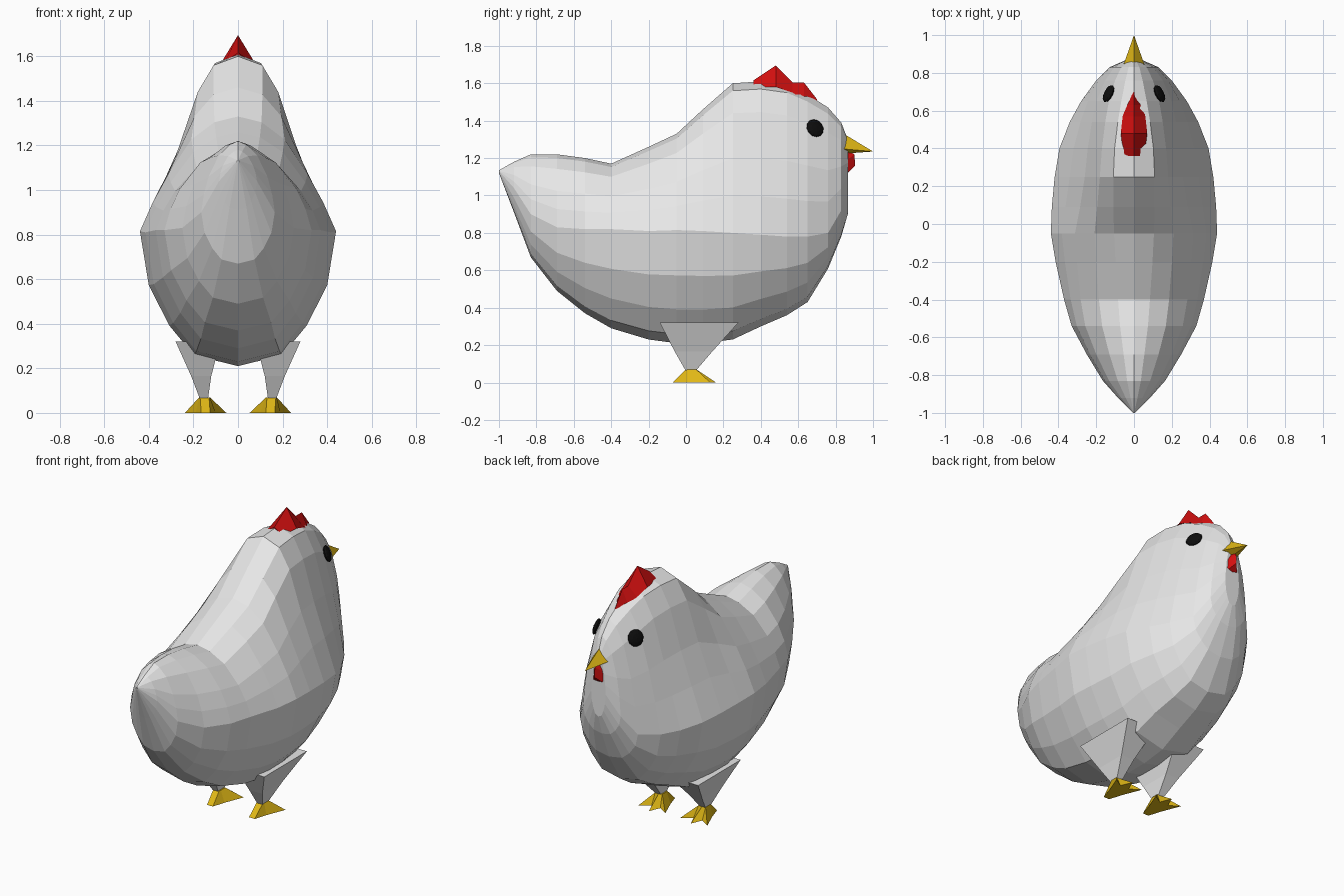
import bpy
import bmesh
from mathutils import Vector

default_cube = bpy.data.objects.get("Cube")
if default_cube:
    bpy.data.objects.remove(default_cube, do_unlink=True)


def make_material(name, red, green, blue):
    material = bpy.data.materials.new(name)
    material.use_nodes = True
    colour = (red, green, blue, 1)
    material.diffuse_color = colour
    shader = material.node_tree.nodes["Principled BSDF"]
    shader.inputs["Base Color"].default_value = colour
    shader.inputs["Roughness"].default_value = 0.8
    return material


white = make_material("feather white", 0.8, 0.8, 0.8)
scarlet = make_material("comb red", 0.65, 0.005, 0.005)
yellow = make_material("beak yellow", 0.75, 0.48, 0.008)
black = make_material("eye black", 0.004, 0.004, 0.004)


def finish(name, bm, material):
    """Turn a bmesh into a flat-shaded object."""
    bmesh.ops.recalc_face_normals(bm, faces=bm.faces)
    mesh = bpy.data.meshes.new(name)
    bm.to_mesh(mesh)
    bm.free()
    mesh.materials.append(material)
    part = bpy.data.objects.new(name, mesh)
    bpy.context.collection.objects.link(part)
    return part


def loft(name, rings, material):
    """Skin a list of equal-length closed rings and cap both ends."""
    bm = bmesh.new()
    loops = [[bm.verts.new(point) for point in ring] for ring in rings]
    count = len(loops[0])
    for near, far in zip(loops, loops[1:]):
        for i in range(count):
            j = (i + 1) % count
            bm.faces.new((near[i], near[j], far[j], far[i]))
    bm.faces.new(loops[0])
    bm.faces.new(loops[-1])
    return finish(name, bm, material)


def hull(name, points, material):
    """Convex solid around a few corner points."""
    bm = bmesh.new()
    verts = [bm.verts.new(point) for point in points]
    result = bmesh.ops.convex_hull(bm, input=verts)
    loose = [v for v in result["geom_interior"] if isinstance(v, bmesh.types.BMVert)]
    bmesh.ops.delete(bm, geom=loose, context="VERTS")
    return finish(name, bm, material)


def rectangle(x_low, x_high, y_low, y_high, z):
    return [(x_low, y_low, z), (x_high, y_low, z), (x_high, y_high, z), (x_low, y_high, z)]


# Cross-section rules: height fraction, width when pinched, width when round
UPPER = [(1, 0, 0), (0.95, 0.26, 0.22), (0.8, 0.43, 0.52),
         (0.5, 0.62, 0.8), (0.25, 0.81, 0.93), (0, 1, 1)]
LOWER = [(0.4, 0.91), (0.7, 0.7), (0.92, 0.45), (1, 0)]


def body_ring(y, top, middle, bottom, width, roundness):
    half = []
    for height, pinched, rounded in UPPER:
        x = width * (pinched + (rounded - pinched) * roundness)
        half.append((x, y, middle + (top - middle) * height))
    for depth, spread in LOWER:
        half.append((width * spread, y, middle + (bottom - middle) * depth))
    return half + [(-x, y, z) for x, y, z in half[-2:0:-1]]


# Body from tail to chest: y, top, widest height, bottom, half width, roundness
STATIONS = [
    (-1, 1.135, 1.13, 1.12, 0.005, 1),
    (-0.92, 1.18, 1.04, 0.91, 0.085, 1),
    (-0.83, 1.22, 0.9, 0.67, 0.165, 1),
    (-0.69, 1.22, 0.83, 0.49, 0.25, 1),
    (-0.54, 1.2, 0.82, 0.37, 0.33, 0.9),
    (-0.4, 1.17, 0.82, 0.29, 0.37, 0.8),
    (-0.2, 1.26, 0.81, 0.23, 0.415, 0.6),
    (-0.05, 1.33, 0.815, 0.21, 0.44, 0.5),
    (0.09, 1.46, 0.81, 0.21, 0.435, 0.2),
    (0.25, 1.6, 0.8, 0.23, 0.42, 0),
    (0.4, 1.61, 0.79, 0.3, 0.395, 0),
    (0.54, 1.59, 0.78, 0.36, 0.34, 0.2),
    (0.65, 1.54, 0.78, 0.43, 0.28, 0.5),
    (0.76, 1.47, 0.8, 0.61, 0.2, 0.8),
    (0.83, 1.39, 0.92, 0.78, 0.13, 1),
    (0.865, 1.3, 1.05, 0.9, 0.05, 1),
]
loft("body", [body_ring(*station) for station in STATIONS], white)

# Comb: a ridge with two peaks, tapering to the forehead
ridge = []
for y, peak, base, width in [(0.36, 1.615, 1.58, 0.055), (0.48, 1.695, 1.58, 0.07),
                             (0.57, 1.605, 1.55, 0.06), (0.63, 1.605, 1.51, 0.045),
                             (0.7, 1.515, 1.47, 0.008)]:
    ridge.append([(-width, y, base), (0, y, peak), (width, y, base)])
loft("comb", ridge, scarlet)

# Beak and wattle
hull("beak", [(0, 0.835, 1.335), (-0.06, 0.83, 1.25), (0.06, 0.83, 1.25),
              (0, 0.86, 1.225), (0, 1, 1.235)], yellow)
hull("wattle", [(0, 0.84, 1.26), (0, 0.9, 1.22), (0, 0.905, 1.16), (0, 0.865, 1.12),
                (-0.05, 0.84, 1.17), (0.05, 0.84, 1.17),
                (-0.03, 0.87, 1.125), (0.03, 0.87, 1.125)], scarlet)

# Half outline of a foot: hind toe, side toe, middle toe
FOOT = [(0.02, -0.07), (0.045, 0.01), (0.093, 0.13), (0.03, 0.09), (0, 0.16)]

for side, label in ((1, "left"), (-1, "right")):
    # Eye: a flattened ball tilted along the cheek
    bm = bmesh.new()
    bmesh.ops.create_uvsphere(bm, u_segments=12, v_segments=6, radius=0.05)
    for vert in bm.verts:
        vert.co.z *= 0.35
    eye = finish(label + "_eye", bm, black)
    eye.location = (side * 0.135, 0.69, 1.36)
    outward = Vector((side * 0.85, 0.42, 0.35))
    eye.rotation_euler = outward.to_track_quat("Z", "Y").to_euler()

    # Thigh: tapers from the belly to the ankle
    centre = side * 0.15
    inner, outer = side * 0.12, side * 0.21
    loft(label + "_thigh", [
        rectangle(side * 0.08, side * 0.28, -0.14, 0.28, 0.32),
        rectangle(inner, outer, -0.06, 0.14, 0.165),
        rectangle(side * 0.135, side * 0.17, 0, 0.05, 0.06)], white)

    # Foot: toes fan out from the ankle
    outline = FOOT + [(-x, y) for x, y in FOOT[-2::-1]]
    sole = [(centre - side * 0.005 + x, y, 0) for x, y in outline]
    ankle = [(centre + max(-0.024, min(0.024, x)), max(0, min(0.055, y)), 0.07)
             for x, y in outline]
    loft(label + "_foot", [sole, ankle], yellow)
